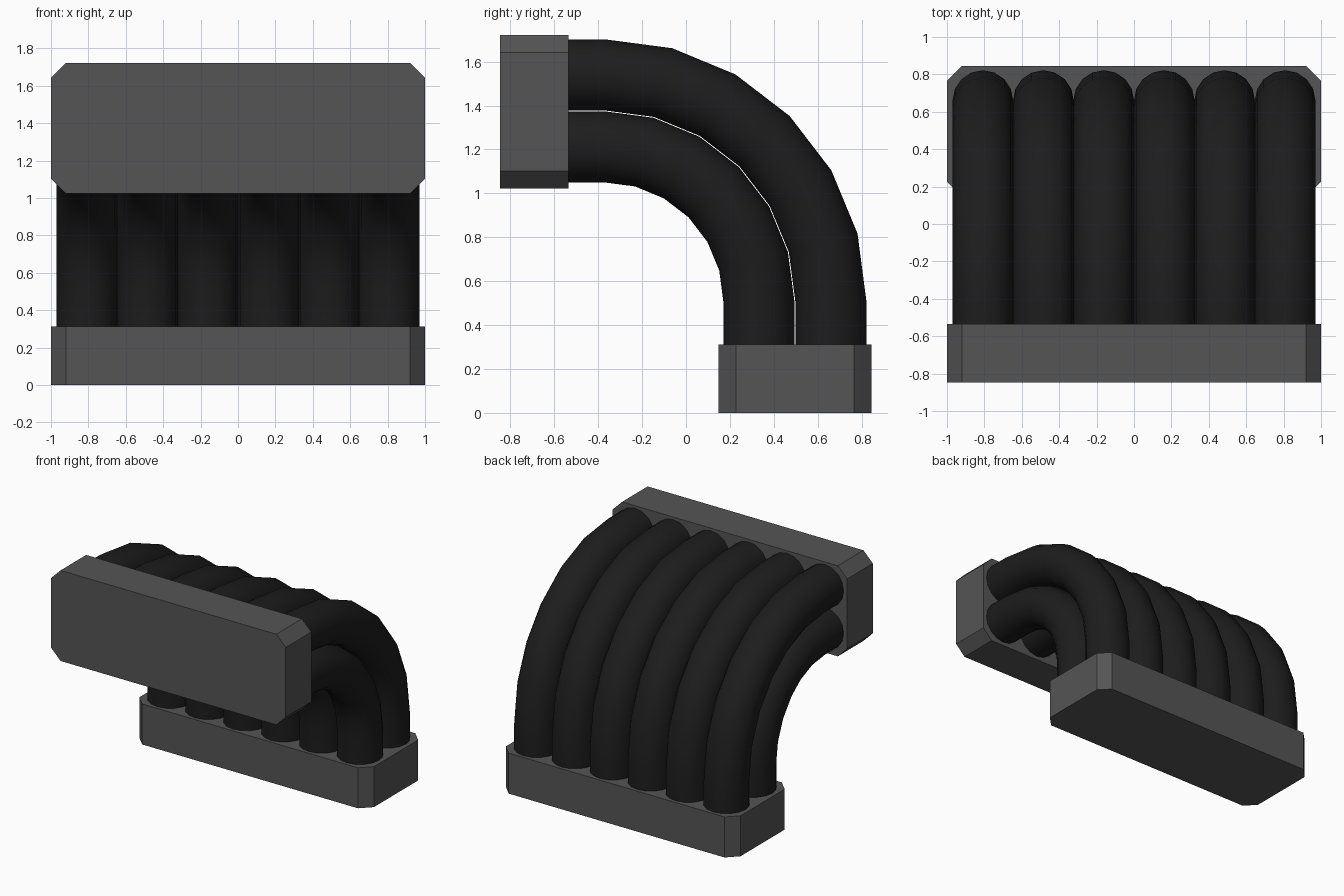
import bpy, bmesh
from math import sin, cos, pi, radians
from mathutils import Vector

if "Cube" in bpy.data.objects:
    bpy.data.objects.remove(bpy.data.objects["Cube"])

SIDES, RADIUS, PITCH, COUNT = 16, 0.162, 0.3232, 6
BEND_Y, BEND_Z = -0.372, 0.508          # centre of the 90 degree bend


def material(name, value):
    m = bpy.data.materials.new(name)
    m.diffuse_color = (value, value, value, 1)
    m.use_nodes = True
    m.node_tree.nodes["Principled BSDF"].inputs["Base Color"].default_value = m.diffuse_color
    return m


def finish(name, bm, mat):
    bmesh.ops.recalc_face_normals(bm, faces=bm.faces)
    mesh = bpy.data.meshes.new(name)
    bm.to_mesh(mesh)
    bm.free()
    obj = bpy.data.objects.new(name, mesh)
    bpy.context.collection.objects.link(obj)
    mesh.materials.append(mat)
    return obj


def connector(name, mat, location, tilt):
    """Block with four chamfered corners, extruded along its local z."""
    w, d, h, c = 1.0, 0.349, 0.312, 0.08
    bm = bmesh.new()
    quarter = [(w, d - c), (w - c, d)]
    half = quarter + [(-x, y) for x, y in reversed(quarter)]
    outline = half + [(-x, -y) for x, y in half]
    face = bm.faces.new([bm.verts.new((x, y, 0)) for x, y in outline])
    new = bmesh.ops.extrude_face_region(bm, geom=[face])["geom"]
    bmesh.ops.translate(bm, vec=(0, 0, h),
                        verts=[v for v in new if isinstance(v, bmesh.types.BMVert)])
    obj = finish(name, bm, mat)
    obj.location = location
    obj.rotation_euler.x = tilt


def cable_row(name, mat, bend_radius):
    """One bent cable, arrayed across the width."""
    # path stations: centre y, centre z, angle of the section
    path = [(BEND_Y + bend_radius, 0.29, 0)]
    for i in range(7):
        a = radians(15 * i)
        path.append((BEND_Y + bend_radius * cos(a), BEND_Z + bend_radius * sin(a), a))
    path.append((-0.555, BEND_Z + bend_radius, pi / 2))

    bm = bmesh.new()
    rings = []
    for y, z, a in path:
        outward = Vector((0, cos(a), sin(a)))
        ring = []
        for k in range(SIDES):
            t = 2 * pi * k / SIDES
            ring.append(bm.verts.new(Vector((0, y, z)) + Vector((RADIUS * cos(t), 0, 0))
                                     + outward * RADIUS * sin(t)))
        rings.append(ring)
    for r0, r1 in zip(rings, rings[1:]):
        for k in range(SIDES):
            n = (k + 1) % SIDES
            bm.faces.new((r0[k], r0[n], r1[n], r1[k]))
    bm.faces.new(rings[0])
    bm.faces.new(rings[-1])
    obj = finish(name, bm, mat)
    obj.location.x = -PITCH * (COUNT - 1) / 2

    bpy.ops.object.select_all(action='DESELECT')
    obj.select_set(True)
    bpy.context.view_layer.objects.active = obj
    bpy.ops.object.shade_smooth_by_angle(angle=radians(40))

    arr = obj.modifiers.new("row", 'ARRAY')
    arr.count = COUNT
    arr.use_relative_offset = False
    arr.use_constant_offset = True
    arr.constant_offset_displace = (PITCH, 0, 0)


block_mat = material("block_grey", 0.09)
cable_mat = material("cable_black", 0.012)

# End blocks: one standing on the floor, one facing the front
connector("base_connector", block_mat, (0, 0.496, 0), 0)
connector("front_connector", block_mat, (0, -0.535, 1.372), pi / 2)

# Two concentric layers of six cables
cable_row("outer_cables", cable_mat, 1.032)
cable_row("inner_cables", cable_mat, 0.704)
